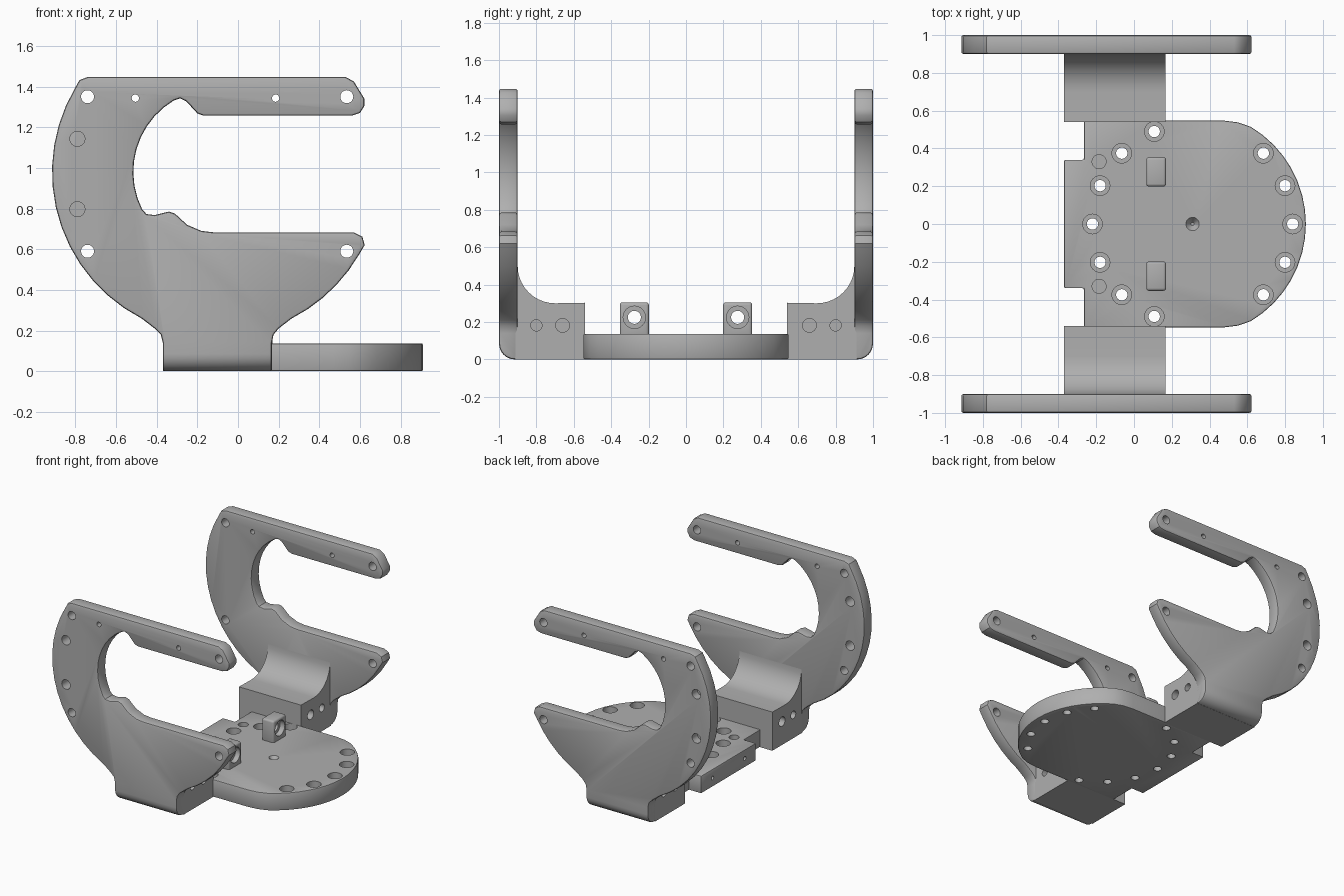
import bpy, bmesh
from math import cos, sin, radians, pi
from mathutils import Vector

cube = bpy.data.objects.get("Cube")
if cube:
    bpy.data.objects.remove(cube, do_unlink=True)

grey = bpy.data.materials.new("satin grey")
grey.use_nodes = True
tone = (0.43, 0.43, 0.43, 1)
grey.diffuse_color = tone
grey.node_tree.nodes["Principled BSDF"].inputs["Base Color"].default_value = tone


def arc(cx, cy, r, start, end, steps):
    """Points along a circular arc, angles in degrees."""
    angles = [radians(start + (end - start) * i / steps) for i in range(steps + 1)]
    return [(cx + r * cos(a), cy + r * sin(a)) for a in angles]


def prism(name, points, axis, low, high):
    """Extrude a 2D profile along the named axis."""
    place = {"x": lambda u, v, w: (w, u, v),
             "y": lambda u, v, w: (u, w, v),
             "z": lambda u, v, w: (u, v, w)}[axis]
    bm = bmesh.new()
    face = bm.faces.new([bm.verts.new(place(u, v, low)) for u, v in points])
    side = bmesh.ops.extrude_face_region(bm, geom=[face])
    moved = [g for g in side["geom"] if isinstance(g, bmesh.types.BMVert)]
    bmesh.ops.translate(bm, verts=moved, vec=Vector(place(0, 0, high - low)))
    bmesh.ops.recalc_face_normals(bm, faces=bm.faces)
    mesh = bpy.data.meshes.new(name)
    bm.to_mesh(mesh)
    bm.free()
    mesh.materials.append(grey)
    obj = bpy.data.objects.new(name, mesh)
    bpy.context.scene.collection.objects.link(obj)
    return obj


def apply(obj, mod):
    bpy.context.view_layer.objects.active = obj
    bpy.ops.object.modifier_apply(modifier=mod.name)


def soften(obj, width, segments=2):
    mod = obj.modifiers.new("soft edges", "BEVEL")
    mod.width, mod.segments = width, segments
    mod.limit_method, mod.angle_limit = "ANGLE", radians(50)
    apply(obj, mod)


def drill(obj, axis, centre, r, depth, tip=None):
    """Cut a round hole centred on a point; tip makes it conical."""
    turn = {"x": (0, pi / 2, 0), "y": (pi / 2, 0, 0), "z": (0, 0, 0)}[axis]
    bpy.ops.mesh.primitive_cone_add(vertices=24, radius1=r if tip is None else tip,
                                    radius2=r, depth=depth, location=centre, rotation=turn)
    cutter = bpy.context.object
    cutter.hide_render = True
    cutter.data.materials.append(grey)
    mod = obj.modifiers.new("hole", "BOOLEAN")
    mod.operation, mod.solver, mod.object = "DIFFERENCE", "EXACT", cutter
    apply(obj, mod)
    bpy.data.objects.remove(cutter, do_unlink=True)


def finish(obj):
    bpy.ops.object.select_all(action="DESELECT")
    obj.select_set(True)
    bpy.context.view_layer.objects.active = obj
    bpy.ops.object.shade_smooth_by_angle(angle=radians(30))


# Base plate: notched rear edge and a round front pad
half = [(-0.37, -0.34), (-0.265, -0.34), (-0.265, -0.548), (0.47, -0.548), (0.55, -0.538)]
base_outline = half + arc(0.31, 0, 0.6, -59, 59, 16) + [(x, -y) for x, y in reversed(half)]
base = prism("base_plate", base_outline, "z", 0, 0.137)
soften(base, 0.008)
for a in (0, 22.5, 45, 112.5, 135, 157.5, 180, 202.5, 225, 247.5, 315, 337.5):
    x, y = arc(0.31, 0, 0.53, a, a, 1)[0]
    drill(base, "z", (x, y, 0.137), 0.052, 0.1)
    drill(base, "z", (x, y, 0.07), 0.03, 0.3)
for y in (-0.33, 0.33):
    drill(base, "z", (-0.185, y, 0.137), 0.037, 0.12)
drill(base, "z", (0.31, 0, 0.125), 0.045, 0.05, tip=0.008)
for y in (-0.2, 0.2):
    drill(base, "x", (-0.37, y, 0.07), 0.015, 0.1)
finish(base)

# C-shaped side plate outline around one shared centre
cx, cz = -0.105, 0.98
outline = [(-0.78, 1.432), (-0.74, 1.447), (0.53, 1.447), (0.57, 1.425), (0.622, 1.34),
           (0.622, 1.305), (0.60, 1.27), (0.56, 1.257), (-0.17, 1.257), (-0.2, 1.268),
           (-0.255, 1.328), (-0.285, 1.342)]
outline += arc(cx, cz, 0.41, 121, 207, 10)
outline += [(-0.45, 0.773), (-0.41, 0.768), (-0.34, 0.785), (-0.31, 0.775), (-0.25, 0.72),
            (-0.18, 0.69), (-0.12, 0.683), (0.57, 0.683), (0.612, 0.662), (0.623, 0.62)]
outline += arc(cx, cz, 0.81, -30, -63, 5)
outline += [(0.2, 0.21), (0.175, 0.18), (0.167, 0.14), (0.167, 0),
            (-0.37, 0), (-0.37, 0.14), (-0.38, 0.18), (-0.41, 0.21)]
outline += arc(cx, cz, 0.81, 243, 149, 13)

# Bracket section: block with a concave fillet rising to the side plate
section = [(0.54, 0), (0.91, 0), (0.95, 0.1), (0.95, 0.5)] + arc(0.7, 0.5, 0.2, 0, -90, 10) + [(0.54, 0.303)]

for side, s in (("front", -1), ("back", 1)):
    # Side plate with a rounded foot
    plate = prism(side + "_side_plate", outline, "y", s * 0.9, s)
    bm = bmesh.new()
    bm.from_mesh(plate.data)
    foot = [e for e in bm.edges if all(v.co.z < 0.001 and abs(v.co.y) > 0.99 for v in e.verts)]
    bmesh.ops.bevel(bm, geom=foot, offset=0.085, segments=6, profile=0.5, affect="EDGES")
    bm.to_mesh(plate.data)
    bm.free()
    soften(plate, 0.012)
    for x in (-0.74, 0.535):
        for z in (0.59, 1.35):
            drill(plate, "y", (x, s * 0.95, z), 0.032, 0.3)
    for x in (-0.505, 0.185):
        drill(plate, "y", (x, s * 0.95, 1.343), 0.018, 0.3)
    # Pockets pass right through the front plate only
    for z in (0.797, 1.143):
        drill(plate, "y", (-0.79, s, z), 0.037, 0.3 if s < 0 else 0.13)
    finish(plate)

    # Bracket joining the plate to the base
    bracket = prism(side + "_bracket", [(s * y, z) for y, z in section], "x", -0.37, 0.167)
    for x in (-0.37, 0.167):
        drill(bracket, "x", (x, s * 0.66, 0.182), 0.037, 0.2)
        drill(bracket, "x", (x, s * 0.8, 0.182), 0.03, 0.2)
    finish(bracket)

    # Upright lug with a counterbored cross hole
    y = s * 0.276
    lug = prism(side + "_lug", [(y - 0.078, 0.12), (y + 0.078, 0.12),
                                (y + 0.078, 0.305), (y - 0.078, 0.305)], "x", 0.065, 0.17)
    soften(lug, 0.015, 3)
    drill(lug, "x", (0.17, y, 0.225), 0.06, 0.08)
    drill(lug, "x", (0.12, y, 0.225), 0.035, 0.3)
    finish(lug)
